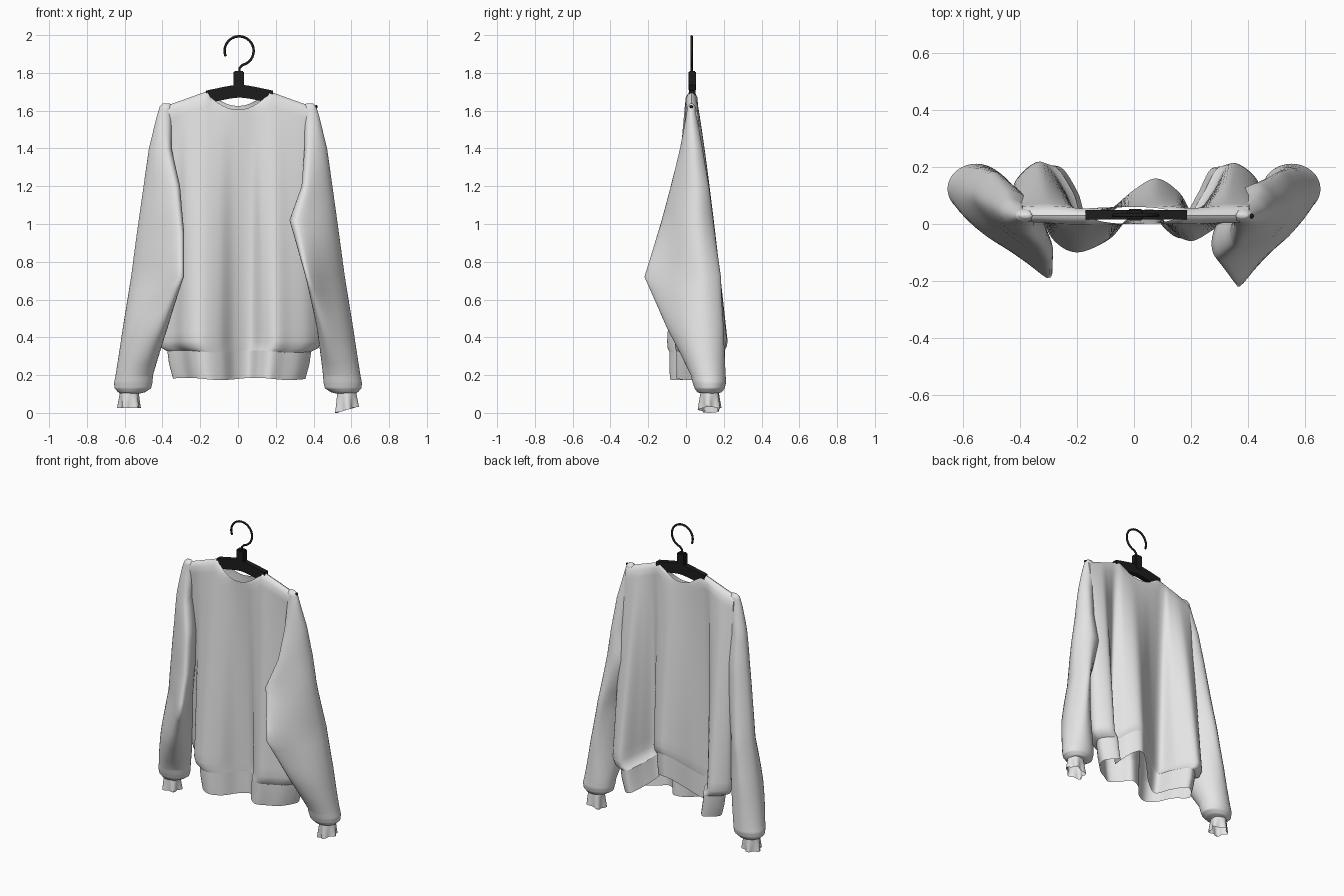
import bpy, bmesh
from math import sin, cos, pi, radians, exp
from mathutils import Vector

if "Cube" in bpy.data.objects:
    bpy.data.objects.remove(bpy.data.objects["Cube"])


def material(name, rgb, roughness):
    mat = bpy.data.materials.new(name)
    mat.use_nodes = True
    mat.diffuse_color = (*rgb, 1)
    shader = mat.node_tree.nodes["Principled BSDF"]
    shader.inputs["Base Color"].default_value = (*rgb, 1)
    shader.inputs["Roughness"].default_value = roughness
    return mat


CLOTH = material("pale grey cloth", (0.78, 0.78, 0.78), 0.9)
BLACK = material("black plastic", (0.012, 0.012, 0.012), 0.5)


def closed_curve(points, steps):
    """Smooth closed loop through 2D points."""
    pts = [Vector(p) for p in points]
    out = []
    for i in range(len(pts)):
        a, b, c, d = (pts[(i + k) % len(pts)] for k in (-1, 0, 1, 2))
        for s in range(steps):
            t = s / steps
            out.append(b + (c - a) * (t / 2) + (a * 2 - b * 5 + c * 4 - d) * (t * t / 2)
                       + (b * 3 - a - c * 3 + d) * (t ** 3 / 2))
    return out


def finish(name, bm, mat, angle):
    bmesh.ops.recalc_face_normals(bm, faces=bm.faces)
    mesh = bpy.data.meshes.new(name)
    bm.to_mesh(mesh)
    bm.free()
    mesh.materials.append(mat)
    obj = bpy.data.objects.new(name, mesh)
    bpy.context.collection.objects.link(obj)
    bpy.ops.object.select_all(action="DESELECT")
    obj.select_set(True)
    bpy.context.view_layer.objects.active = obj
    bpy.ops.object.shade_smooth_by_angle(angle=radians(angle))


def loft(name, rings, mat, cap_start=False, cap_end=False, angle=50):
    """Skin a list of equal closed rings."""
    bm = bmesh.new()
    rows = [[bm.verts.new(p) for p in ring] for ring in rings]
    for a, b in zip(rows, rows[1:]):
        for i in range(len(a)):
            j = (i + 1) % len(a)
            bm.faces.new((a[i], a[j], b[j], b[i]))
    if cap_start:
        bm.faces.new(rows[0])
    if cap_end:
        bm.faces.new(rows[-1])
    finish(name, bm, mat, angle)


# Body: flat at the shoulders, falling into deep S folds towards the hem
back_fold = [(-.425, .13), (-.33, .22), (-.245, .12), (-.2, .01), (-.1, .04), (0, .12),
             (.08, .16), (.16, .11), (.215, .03), (.275, .11), (.345, .215), (.44, .14)]
front_fold = [(.38, .04), (.28, -.02), (.2, -.06), (.13, -.02), (.07, .05), (-.02, .02),
              (-.1, -.06), (-.2, -.1), (-.28, -.06), (-.34, .04)]
STEPS = 7
fold = closed_curve(back_fold + front_fold, STEPS)
back_count = (len(back_fold) - 1) * STEPS
NECK = .17


def top_height(x, is_back):
    if abs(x) > NECK:
        return 1.705 - .08 * (abs(x) - NECK) / .24
    return (1.625 if is_back else 1.605) + .08 * (x / NECK) ** 2


def hem_lift(i, x):
    """The middle of the back hem rides up."""
    return .16 * exp(-((x - .08) / .18) ** 2) if 0 < i < back_count else 0


def body_ring(v):
    ring = []
    for i, p in enumerate(fold):
        is_back = 0 < i < back_count
        neck = max(0, 1 - (p.x / NECK) ** 2) ** .5
        puff = .03 * neck + .027 * min(1, v / .025) ** .5 * (1 - neck)
        if i in (0, back_count):
            puff = 0
        flat = .03 + (puff if is_back else -puff)
        top = top_height(p.x, is_back)
        w = v ** .85
        x = p.x * (.93 + .07 * v)
        ring.append((x, flat + (p.y - flat) * w,
                     top + (.38 + hem_lift(i, p.x) - top) * v))
    return ring


def hem_ring(sx, sy, z):
    return [(p.x * sx, .05 + (p.y - .05) * sy, z + hem_lift(i, p.x) + .006 * sin(p.x * 14))
            for i, p in enumerate(fold)]


levels = [0, .003, .01, .025] + [.06 + .94 * k / 22 for k in range(23)]
loft("sweater_body", [body_ring(v) for v in levels]
     + [hem_ring(.97, .98, .345), hem_ring(.88, .92, .325)], CLOTH)
loft("hem_band", [hem_ring(.88, .92, .325), hem_ring(.86, .92, .26),
                  hem_ring(.81, .9, .18)], CLOTH)

# Sleeves: folded teardrop sections, rounding out towards the cuff
teardrop = closed_curve([(.06, 0), (.5, .3), (.88, .58), (1, .8), (.75, 1),
                         (.45, .82), (.2, .5), (0, .16)], 5)
# height, inner x, outer x, front y, back y, roundness
shoulder = [(1.637, .36, .4, .022, .038, 1), (1.62, .35, .415, .008, .05, 1),
            (1.57, .35, .43, 0, .058, 1), (1.4, .35, .472, -.035, .09, .6)]
wrist = [(.2, .45, .648, .025, .21, 1), (.16, .453, .656, .035, .212, 1),
         (.13, .46, .654, .045, .205, 1), (.11, .49, .635, .06, .19, 1),
         (.1, .53, .62, .09, .16, 1)]
right_arm = [(1.2, .305, .5, -.085, .125, .35), (.95, .285, .535, -.135, .155, .15),
             (.72, .29, .565, -.19, .185, 0), (.45, .37, .61, -.1, .205, .5)]
left_arm = [(1.2, .335, .5, -.085, .125, .4), (1.02, .27, .525, -.135, .15, .4),
            (.72, .36, .565, -.22, .185, 0), (.45, .415, .61, -.11, .205, .5)]
SLICES = 4


def sleeve(name, side, arm):
    rows = shoulder + arm + wrist
    dense = [[m + (n - m) * s / SLICES for m, n in zip(a, b)]
             for a, b in zip(rows, rows[1:]) for s in range(SLICES)] + [rows[-1]]
    rings = []
    for z, x0, x1, y0, y1, rnd in dense:
        ring = []
        for i, p in enumerate(teardrop):
            a = 2 * pi * i / len(teardrop) - pi * .65
            u = p.x + (.5 + .5 * cos(a) - p.x) * rnd
            v = p.y + (.5 + .5 * sin(a) - p.y) * rnd
            ring.append((side * (x0 + (x1 - x0) * u), y0 + (y1 - y0) * v, z))
        rings.append(ring)
    loft(name, rings, CLOTH, cap_start=True, angle=60)


# Cuffs: short crumpled open tubes
def cuff(name, side, low):
    rings = []
    for k in range(5):
        t = k / 4
        ring = []
        for i in range(30):
            a = 2 * pi * i / 30
            r = .05 + .006 * t + .011 * t * cos(5 * a + side)
            tilt = max(0, side * .016 * t * (cos(a) + 1))
            ring.append((side * (.575 + r * cos(a)), .125 + r * .95 * sin(a),
                         .115 + (low - .115) * t + tilt))
        rings.append(ring)
    loft(name, rings, CLOTH)


for label, side, arm, low in (("right", -1, right_arm, .025), ("left", 1, left_arm, 0)):
    sleeve(label + "_sleeve", side, arm)
    cuff(label + "_cuff", side, low)


# Hanger: arched bar, slim arms inside the shoulders, collar block and wire hook
def box_ring(x, z, height, depth):
    return [(x, .033 + sy * depth, z + sz * height)
            for sy, sz in ((-1, -1), (1, -1), (1, 1), (-1, 1))]


BAR_MIDDLE, BAR_HALF = .008, .178
bar = []
for k in range(-8, 9):
    x = k * BAR_HALF / 8
    bar.append(box_ring(BAR_MIDDLE + x, 1.712 - .22 * (x * x + .0016) ** .5, .034, .017))
loft("hanger_bar", bar, BLACK, True, True, 30)
for label, side in (("right", -1), ("left", 1)):
    loft(label + "_hanger_arm", [box_ring(side * BAR_HALF, 1.667, .018, .01),
                                 box_ring(side * .385, 1.6, .01, .006)],
         BLACK, True, True, 30)

bm = bmesh.new()
bmesh.ops.create_icosphere(bm, subdivisions=2, radius=.009)
bmesh.ops.translate(bm, verts=bm.verts, vec=(.413, .028, 1.621))
finish("hanger_tip", bm, BLACK, 60)

bm = bmesh.new()
bmesh.ops.create_cube(bm, size=1)
for v in bm.verts:
    v.co = Vector((.004 + v.co.x * .056, .033 + v.co.y * .04, 1.757 + v.co.z * .105))
bmesh.ops.bevel(bm, geom=bm.edges[:], offset=.006, segments=2, affect="EDGES")
finish("hanger_neck", bm, BLACK, 30)

path = [(.008, 1.79), (.008, 1.825), (.024, 1.842)]
path += [(.006 + .077 * cos(radians(d)), 1.9165 + .077 * sin(radians(d)))
         for d in range(-62, 206, 12)]
curve = bpy.data.curves.new("hanger_hook", "CURVE")
curve.dimensions = "3D"
curve.bevel_depth = .0065
curve.bevel_resolution = 3
curve.use_fill_caps = True
line = curve.splines.new("POLY")
line.points.add(len(path) - 1)
for point, (x, z) in zip(line.points, path):
    point.co = (x, .03, z, 1)
curve.materials.append(BLACK)
bpy.context.collection.objects.link(bpy.data.objects.new("hanger_hook", curve))
